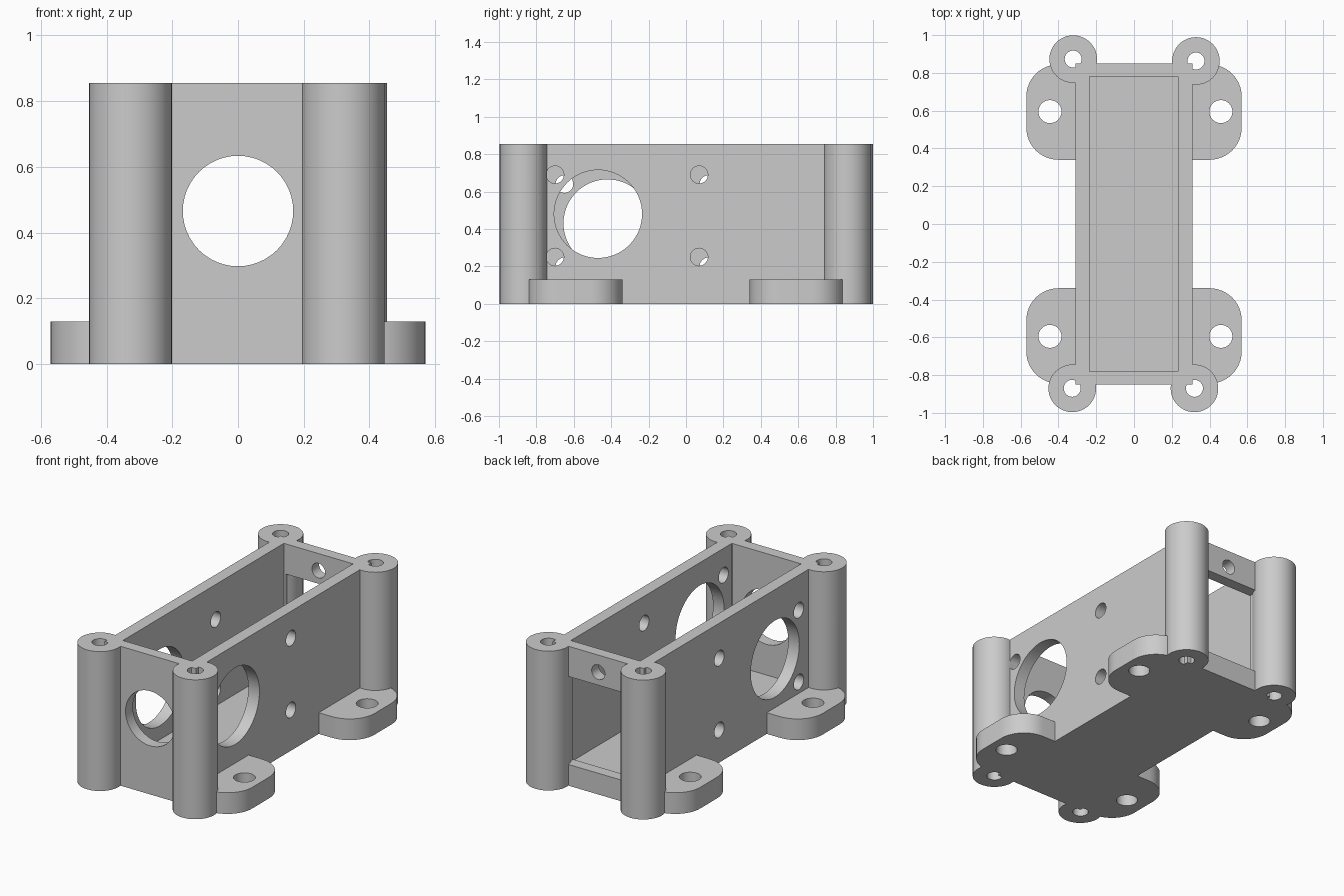
import bpy, bmesh, math
from mathutils import Matrix, Vector

default = bpy.data.objects.get("Cube")
if default:
    bpy.data.objects.remove(default, do_unlink=True)

grey = bpy.data.materials.new("plain_grey")
grey.use_nodes = True
grey.diffuse_color = (0.6, 0.6, 0.6, 1)
for node in grey.node_tree.nodes:
    if node.type == 'BSDF_PRINCIPLED':
        node.inputs["Base Color"].default_value = (0.6, 0.6, 0.6, 1)


def finish(name, bm):
    bmesh.ops.recalc_face_normals(bm, faces=bm.faces)
    mesh = bpy.data.meshes.new(name)
    bm.to_mesh(mesh)
    bm.free()
    mesh.materials.append(grey)
    obj = bpy.data.objects.new(name, mesh)
    bpy.context.scene.collection.objects.link(obj)
    return obj


def box(name, low, high):
    low, high = Vector(low), Vector(high)
    bm = bmesh.new()
    bmesh.ops.create_cube(bm, size=1)
    bmesh.ops.scale(bm, vec=high - low, verts=bm.verts)
    bmesh.ops.translate(bm, vec=(low + high) / 2, verts=bm.verts)
    return finish(name, bm)


def cylinder(name, centre, radius, length, axis='Z', sides=48):
    turn = {'X': Matrix.Rotation(math.pi / 2, 4, 'Y'),
            'Y': Matrix.Rotation(math.pi / 2, 4, 'X'),
            'Z': Matrix.Identity(4)}[axis]
    bm = bmesh.new()
    bmesh.ops.create_cone(bm, cap_ends=True, segments=sides, radius1=radius,
                          radius2=radius, depth=length,
                          matrix=Matrix.Translation(centre) @ turn)
    return finish(name, bm)


def combine(target, tool, operation):
    mod = target.modifiers.new(operation.lower(), 'BOOLEAN')
    mod.operation = operation
    mod.solver = 'EXACT'
    mod.object = tool
    bpy.context.view_layer.objects.active = target
    bpy.ops.object.modifier_apply(modifier=mod.name)
    bpy.data.objects.remove(tool, do_unlink=True)


def tab(sx, sy):
    # flat foot with two rounded outer corners
    inner, outer, near, far, r = 0.27, 0.57, 0.34, 0.845, 0.17
    outline = [(inner, far), (inner, near)]
    for cy, start in ((near + r, -90), (far - r, 0)):
        for i in range(13):
            a = math.radians(start + i * 7.5)
            outline.append((outer - r + r * math.cos(a), cy + r * math.sin(a)))
    bm = bmesh.new()
    face = bm.faces.new([bm.verts.new((sx * x, sy * y, 0)) for x, y in outline])
    new = bmesh.ops.extrude_face_region(bm, geom=[face])["geom"]
    bmesh.ops.translate(bm, vec=(0, 0, 0.13),
                        verts=[v for v in new if isinstance(v, bmesh.types.BMVert)])
    return finish("mounting_tab", bm)


height = 0.855

# open-topped housing
housing = box("motor_housing", (-0.31, -0.85, 0), (0.31, 0.85, height))
combine(housing, box("cavity", (-0.235, -0.78, 0.11), (0.235, 0.78, 1)), 'DIFFERENCE')

# front opening, rear window and rear bar hole
combine(housing, cylinder("front_hole", (0, -0.81, 0.466), 0.168, 0.3, 'Y'), 'DIFFERENCE')
combine(housing, box("rear_window", (-0.22, 0.7, 0.13), (0.22, 0.95, 0.67)), 'DIFFERENCE')
combine(housing, cylinder("rear_hole", (0, 0.81, 0.75), 0.045, 0.3, 'Y', 32), 'DIFFERENCE')

# side openings, slightly offset between the two walls
for side, shift in ((1, 0), (-1, 0.05)):
    x = side * 0.27
    combine(housing, cylinder("side_hole", (x, -0.47 + shift, 0.48 - shift),
                              0.235, 0.2, 'X', 64), 'DIFFERENCE')
    for y in (-0.70, 0.07):
        for z in (0.25, 0.69):
            combine(housing, cylinder("screw_hole", (x, y + shift, z - shift),
                                      0.047, 0.2, 'X', 32), 'DIFFERENCE')

# corner posts and feet, bored before joining the housing
posts = {(1, -1): (0.32, -0.87), (-1, -1): (-0.327, -0.87),
         (1, 1): (0.328, 0.863), (-1, 1): (-0.322, 0.873)}
for (sx, sy), (px, py) in posts.items():
    corner = tab(sx, sy)
    combine(corner, cylinder("post", (px, py, height / 2), 0.126, height), 'UNION')
    combine(corner, cylinder("post_bore", (px, py, height / 2), 0.045, 2, 'Z', 32), 'DIFFERENCE')
    hole_x = 0.46 if sx > 0 else -0.445
    combine(corner, cylinder("tab_hole", (hole_x, sy * 0.595, 0.06), 0.061, 0.5, 'Z', 32),
            'DIFFERENCE')
    combine(housing, corner, 'UNION')

bpy.ops.object.select_all(action='DESELECT')
housing.select_set(True)
bpy.context.view_layer.objects.active = housing
bpy.ops.object.shade_smooth_by_angle(angle=math.radians(30))
